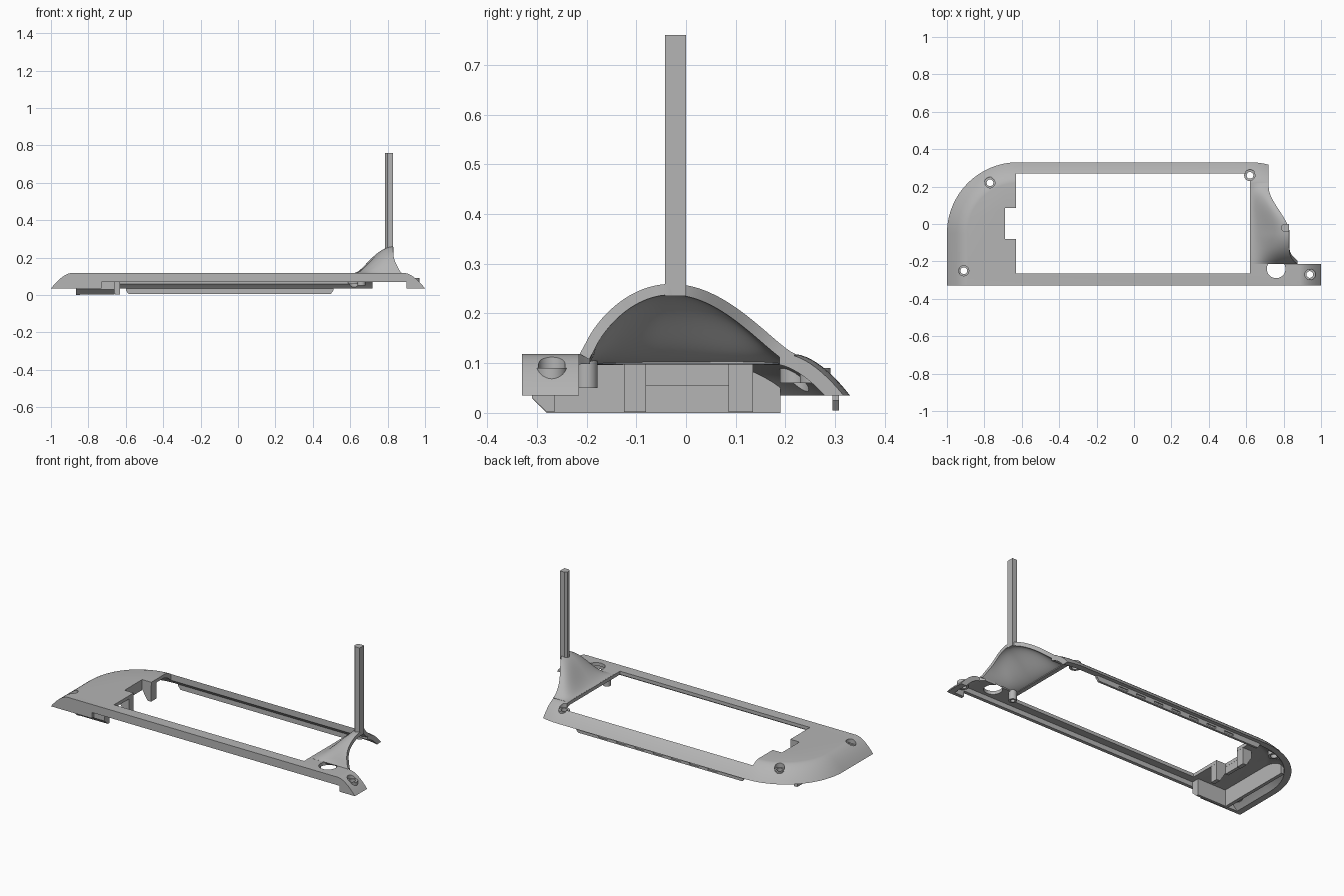
import bpy, bmesh, math

default = bpy.data.objects.get("Cube")
if default:
    bpy.data.objects.remove(default, do_unlink=True)

grey = bpy.data.materials.new("light_grey")
grey.use_nodes = True
grey.diffuse_color = (0.46, 0.46, 0.46, 1)
grey.node_tree.nodes["Principled BSDF"].inputs["Base Color"].default_value = grey.diffuse_color


def finish(name, bm):
    bmesh.ops.recalc_face_normals(bm, faces=bm.faces[:])
    mesh = bpy.data.meshes.new(name)
    bm.to_mesh(mesh)
    bm.free()
    mesh.materials.append(grey)
    obj = bpy.data.objects.new(name, mesh)
    bpy.context.collection.objects.link(obj)
    return obj


def loft(name, loops):
    """Closed solid through rings of equal length."""
    bm = bmesh.new()
    rings = [[bm.verts.new(p) for p in loop] for loop in loops]
    n = len(rings[0])
    for a, b in zip(rings, rings[1:]):
        for i in range(n):
            j = (i + 1) % n
            bm.faces.new((a[i], a[j], b[j], b[i]))
    bm.faces.new(rings[0][::-1])
    bm.faces.new(rings[-1])
    return finish(name, bm)


def prism(name, pts, lo, hi, axis="z"):
    """Extrude a flat outline along one axis."""
    place = {"x": lambda p, h: (h, p[0], p[1]),
             "y": lambda p, h: (p[0], h, p[1]),
             "z": lambda p, h: (p[0], p[1], h)}[axis]
    return loft(name, [[place(p, h) for p in pts] for h in (lo, hi)])


def box(name, x0, x1, y0, y1, z0, z1):
    return prism(name, [(x0, y0), (x1, y0), (x1, y1), (x0, y1)], z0, z1)


def cylinder(name, x, y, r, z0, z1):
    turn = [math.tau * i / 32 for i in range(32)]
    return prism(name, [(x + r * math.cos(a), y + r * math.sin(a)) for a in turn], z0, z1)


def apply_modifiers(obj):
    bpy.context.view_layer.objects.active = obj
    for mod in list(obj.modifiers):
        bpy.ops.object.modifier_apply(modifier=mod.name)


def cut(obj, cutter):
    mod = obj.modifiers.new("cut", "BOOLEAN")
    mod.operation = "DIFFERENCE"
    mod.solver = "EXACT"
    mod.object = cutter
    apply_modifiers(obj)
    bpy.data.objects.remove(cutter, do_unlink=True)


def smoothstep(t):
    t = min(max(t, 0), 1)
    return t * t * (3 - 2 * t)


# Bezel shell: straight front, rounded back corners, curved rim
def outline(d, z, front):
    pts = [(-1 + d, front, z)]
    for side, start in ((-0.62, 180), (0.62, 90)):
        for i in range(25):
            a = math.radians(start - 90 * i / 24)
            pts.append((side + (0.38 - d) * math.cos(a), -0.05 + (0.38 - d) * math.sin(a), z))
    return pts + [(1 - d, front, z)]


def rim(inset, drop, front):
    loops = []
    for i in range(11):
        d = 0.11 * i / 10
        z = 0.035 + 0.083 * (1 - (1 - i / 10) ** 1.7)
        loops.append(outline(d + inset, z - drop, front))
    return loops


bezel = loft("bezel", rim(0, 0, -0.33))
cut(bezel, loft("hollow", [outline(0.02, -0.1, -0.31)] + rim(0.02, 0.02, -0.31)))
cut(bezel, box("front_relief", -0.73, 0.9, -0.4, -0.3, -0.1, 0.07))
cut(bezel, prism("window", [(-0.63, -0.265), (0.62, -0.265), (0.62, 0.27), (-0.63, 0.27),
                            (-0.63, 0.085), (-0.69, 0.085), (-0.69, -0.08), (-0.63, -0.08)], -0.1, 0.3))


# Concave right end, shared by bezel and cowl
def end_x(y):
    flare = min(max((-0.12 - y) / 0.095, 0), 1)
    return 0.83 - 0.11 * smoothstep((y + 0.05) / 0.25) + 0.045 * flare ** 3


edge = [(end_x(y), y) for y in [-0.215 + 0.435 * i / 40 for i in range(41)]]
cut(bezel, prism("end_cut", [(1.2, -0.215)] + edge + [(0.715, 0.5), (1.2, 0.5)], -0.1, 0.3))
inside = [(x + 0.02, y) for x, y in edge if -0.195 < y < 0.19]
cut(bezel, prism("cowl_opening", [(0.645, -0.195)] + inside + [(0.645, 0.19)], -0.1, 0.3))

# Screw holes with tubular bosses, and the larger round hole
for i, (x, y) in enumerate([(-0.77, 0.22), (-0.91, -0.25), (0.94, -0.27), (0.62, 0.26)]):
    cut(bezel, cylinder("bore", x, y, 0.027, -0.1, 0.3))
    boss = cylinder("screw_boss_%d" % (i + 1), x, y, 0.031, 0.06, 0.09)
    cut(boss, cylinder("bore", x, y, 0.018, -0.1, 0.3))
cut(bezel, cylinder("bore", 0.76, -0.24, 0.05, -0.1, 0.3))
pin = cylinder("locating_pin", 0.66, -0.2, 0.022, 0.05, 0.105)
cut(pin, cylinder("bore", 0.66, -0.2, 0.012, 0, 0.08))


# Domed cowl, open to the right
def arch(y):
    t = (y + 0.03) / (0.18 if y < -0.03 else 0.25)
    return max(0, 1 - t * t) ** (0.75 if y < -0.03 else 1.3)


bm = bmesh.new()
grid = []
for j in range(49):
    y = -0.214 + 0.434 * j / 48
    row = []
    for i in range(21):
        u = i / 20
        x = 0.623 + (end_x(y) - 0.623) * u
        rise = math.sin(math.pi / 2 * u) ** 1.6
        row.append(bm.verts.new((x, y, 0.1185 + 0.141 * arch(y) * rise)))
    grid.append(row)
for a, b in zip(grid, grid[1:]):
    for i in range(20):
        bm.faces.new((a[i], a[i + 1], b[i + 1], b[i]))
cowl = finish("cowl", bm)
if cowl.data.polygons[0].normal.z < 0:
    cowl.data.flip_normals()
solid = cowl.modifiers.new("thickness", "SOLIDIFY")
solid.thickness = 0.022
solid.offset = -1
apply_modifiers(cowl)

# Upright post on the cowl
prism("post", [(0.787, -0.03), (0.799, -0.042), (0.829, -0.042), (0.829, 0),
               (0.799, 0), (0.787, -0.012)], 0.235, 0.76)

# Back clip strip with slots
strip = prism("clip_strip", [(-0.6, 0.06), (-0.6, 0.025), (-0.585, 0.005), (0.495, 0.005),
                             (0.51, 0.025), (0.51, 0.06)], 0.295, 0.308, "y")
for i in range(7):
    x = -0.42 + 0.12 * i
    cut(strip, box("slot", x, x + 0.06, 0.302, 0.32, 0.013, 0.025))

# Underside walls at the left end
prism("left_wall", [(-0.31, 0.1), (-0.31, 0.03), (-0.28, 0), (0.19, 0), (0.19, 0.055),
                    (0.1, 0.1)], -0.865, -0.845, "x")
prism("front_return", [(-0.31, 0.1), (-0.31, 0.03), (-0.28, 0.002), (-0.265, 0.002),
                       (-0.265, 0.1)], -0.845, -0.66, "x")

# Gusseted tabs beside the window notch
for name, y0, y1 in (("front_tab", -0.125, -0.08), ("back_tab", 0.085, 0.135)):
    prism(name, [(-0.631, 0.1), (-0.631, 0.002), (-0.655, 0.002), (-0.69, 0.06), (-0.69, 0.1)],
          y0, y1, "y")
box("notch_wall", -0.71, -0.691, -0.08, 0.085, 0.055, 0.1)

# Smooth curved surfaces, keep edges crisp
for obj in bpy.context.scene.objects:
    if obj.type == "MESH" and grey.name in obj.data.materials:
        bpy.ops.object.select_all(action="DESELECT")
        obj.select_set(True)
        bpy.context.view_layer.objects.active = obj
        bpy.ops.object.shade_smooth_by_angle(angle=math.radians(30))
